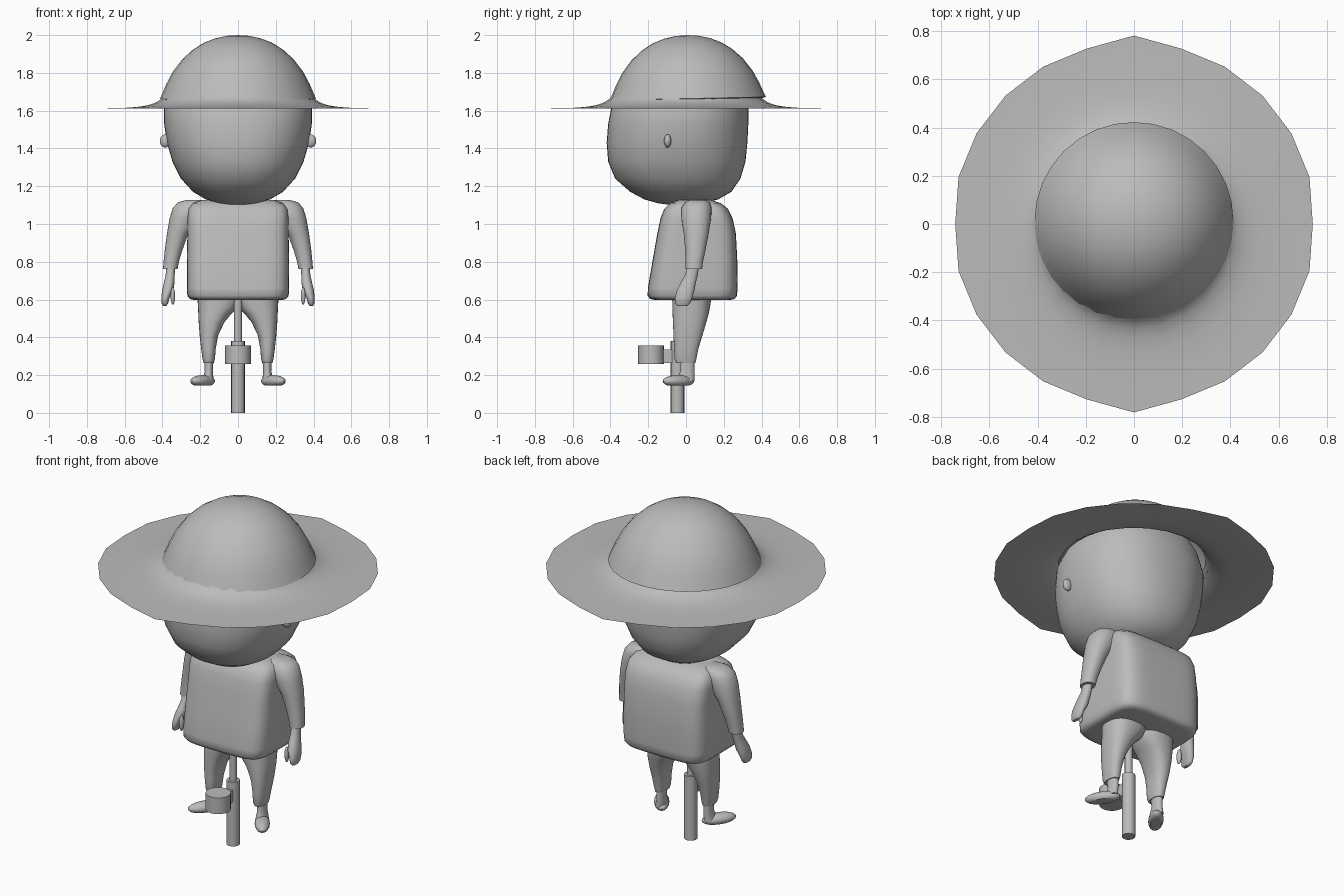
import bpy, bmesh, math
from mathutils import Matrix

if "Cube" in bpy.data.objects:
    bpy.data.objects.remove(bpy.data.objects["Cube"])

grey = bpy.data.materials.new("plain grey")
grey.diffuse_color = (0.5, 0.5, 0.5, 1)
grey.use_nodes = True
grey.node_tree.nodes["Principled BSDF"].inputs["Base Color"].default_value = grey.diffuse_color


def finish(name, bm, angle=40):
    bmesh.ops.recalc_face_normals(bm, faces=bm.faces)
    me = bpy.data.meshes.new(name)
    bm.to_mesh(me)
    bm.free()
    me.materials.append(grey)
    ob = bpy.data.objects.new(name, me)
    bpy.context.collection.objects.link(ob)
    bpy.ops.object.select_all(action='DESELECT')
    ob.select_set(True)
    bpy.context.view_layer.objects.active = ob
    bpy.ops.object.shade_smooth_by_angle(angle=math.radians(angle))
    return ob


def skin(bm, rings):
    n = len(rings[0])
    for a, b in zip(rings, rings[1:]):
        for i in range(n):
            j = (i + 1) % n
            bm.faces.new((a[i], a[j], b[j], b[i]))


def loft(name, rows, power=2.0, side=1, n=32, angle=50):
    """Stack rounded sections; each row is z, x0, x1, y0, y1."""
    bm = bmesh.new()
    rings = []
    for z, x0, x1, y0, y1 in rows:
        ring = []
        for i in range(n):
            t = 2 * math.pi * i / n
            c, s = math.cos(t), math.sin(t)
            u = math.copysign(abs(c) ** (2 / power), c)
            v = math.copysign(abs(s) ** (2 / power), s)
            x = (x0 + x1) / 2 + u * (x1 - x0) / 2
            y = (y0 + y1) / 2 + v * (y1 - y0) / 2
            ring.append(bm.verts.new((side * x, y, z)))
        rings.append(ring)
    skin(bm, rings)
    bm.faces.new(rings[0])
    bm.faces.new(rings[-1])
    return finish(name, bm, angle)


def lathe(name, profile, n, radius_rule=lambda i, r: r):
    """Revolve an open (r, z) profile about z."""
    bm = bmesh.new()
    rings = [[bm.verts.new((radius_rule(i, r) * math.cos(2 * math.pi * i / n),
                            radius_rule(i, r) * math.sin(2 * math.pi * i / n), z))
              for i in range(n)] for r, z in profile]
    skin(bm, rings)
    bmesh.ops.remove_doubles(bm, verts=bm.verts, dist=0.0005)
    return finish(name, bm)


def cylinder(name, x, y, z0, z1, r, n=16):
    bm = bmesh.new()
    bmesh.ops.create_cone(bm, cap_ends=True, segments=n, radius1=r, radius2=r, depth=z1 - z0,
                          matrix=Matrix.Translation((x, y, (z0 + z1) / 2)))
    return finish(name, bm)


def ellipsoid(name, centre, radii, turn=0.0, floor=None):
    bm = bmesh.new()
    bmesh.ops.create_uvsphere(bm, u_segments=20, v_segments=12, radius=1)
    bmesh.ops.transform(bm, verts=bm.verts, matrix=Matrix.Translation(centre)
                        @ Matrix.Rotation(turn, 4, 'Z') @ Matrix.Diagonal((*radii, 1)))
    if floor is not None:
        for v in bm.verts:
            v.co.z = max(v.co.z, floor)
    return finish(name, bm)


# Hat: domed crown with a small lip, tipped slightly, over a thin flared brim
crown = lathe("hat_crown", [(0, .336), (.06, .332), (.12, .319), (.18, .296), (.24, .258), (.295, .208),
                            (.345, .142), (.38, .076), (.402, .025), (.413, 0), (.398, -.004)], 32)
crown.location = (0, .01, 1.664)
crown.rotation_euler.x = math.radians(1.2)


def brim_edge(i, r):
    if r > .7 and i in (6, 18):
        return .782
    return .742 if r > .7 and i in (0, 12) else r


lathe("hat_brim", [(.385, 1.69), (.405, 1.662), (.435, 1.643), (.475, 1.629), (.53, 1.620),
                   (.61, 1.614), (.754, 1.612)], 24, brim_edge)

# Head: rounded block, flatter at the back
head = [(1.102, .05, -.09, .03), (1.11, .10, -.15, .09), (1.13, .17, -.22, .17), (1.17, .238, -.295, .24),
        (1.24, .302, -.375, .288), (1.33, .347, -.412, .315), (1.43, .376, -.42, .325),
        (1.53, .391, -.412, .33), (1.62, .392, -.395, .33), (1.72, .355, -.345, .31),
        (1.82, .29, -.28, .26), (1.89, .18, -.17, .17), (1.92, .05, -.05, .05)]
loft("head", [(z, -h, h, a, b) for z, h, a, b in head], 2.25, n=48)

# Shirt: boxy body, wider at the hem
shirt = [(.598, .235, -.165, .235), (.603, .255, -.19, .257), (.62, .268, -.203, .27), (.66, .271, -.202, .273),
         (.80, .271, -.178, .272), (.95, .268, -.152, .264), (1.03, .268, -.135, .247),
         (1.08, .262, -.115, .222), (1.11, .24, -.085, .185), (1.127, .19, -.04, .135), (1.131, .10, .0, .09)]
loft("shirt_body", [(z, -h, h, a, b) for z, h, a, b in shirt], 5, n=64)

for s, label in ((1, "left"), (-1, "right")):
    ellipsoid(label + "_ear", (s * .385, -.097, 1.44), (.029, .019, .035))
    # Arms
    loft(label + "_sleeve", [(1.128, .19, .27, .02, .10), (1.115, .17, .318, -.005, .125),
                             (1.085, .17, .345, -.025, .135), (1.03, .20, .362, -.025, .133),
                             (.95, .262, .376, -.012, .12), (.86, .295, .388, -.004, .103),
                             (.80, .313, .394, -.002, .09), (.762, .32, .397, -.002, .085)], 2.2, s)
    loft(label + "_hand", [(.78, .332, .38, .008, .07), (.73, .335, .383, -.005, .062),
                           (.69, .336, .392, -.028, .052), (.65, .342, .402, -.048, .045),
                           (.61, .362, .406, -.058, .034), (.58, .37, .404, -.057, .022),
                           (.567, .378, .397, -.045, .008)], 2.2, s, 20)
    ellipsoid(label + "_thumb", (s * .345, -.035, .618), (.012, .016, .045))
    # Legs, meeting in a pointed arch
    loft(label + "_trouser_leg", [(.66, -.03, .215, -.075, .135), (.60, -.02, .214, -.073, .133),
                                  (.56, .0, .212, -.072, .127), (.525, .035, .21, -.071, .12),
                                  (.48, .072, .208, -.069, .108), (.41, .105, .203, -.066, .087),
                                  (.34, .118, .195, -.063, .066), (.285, .122, .188, -.061, .055),
                                  (.265, .128, .183, -.053, .05)], 2.4, s)
    loft(label + "_ankle", [(.30, .13, .18, -.035, .045), (.22, .132, .176, -.03, .045),
                            (.17, .13, .19, -.055, .045)], 2, s, 20)
    ellipsoid(label + "_foot", (s * .187, -.04, .168), (.041, .098, .032), s * math.radians(35), .146)

# Stand: thick post, thin rod, and a drum held in front
cylinder("stand_post", 0, -.045, 0, .38, .036)
cylinder("stand_rod", 0, -.045, .37, .64, .021)
cylinder("stand_drum", 0, -.185, .26, .356, .068, 20)
bm = bmesh.new()
bmesh.ops.create_cube(bm, size=1, matrix=Matrix.Translation((0, -.1, .3)) @ Matrix.Diagonal((.04, .08, .07, 1)))
finish("drum_bracket", bm)
